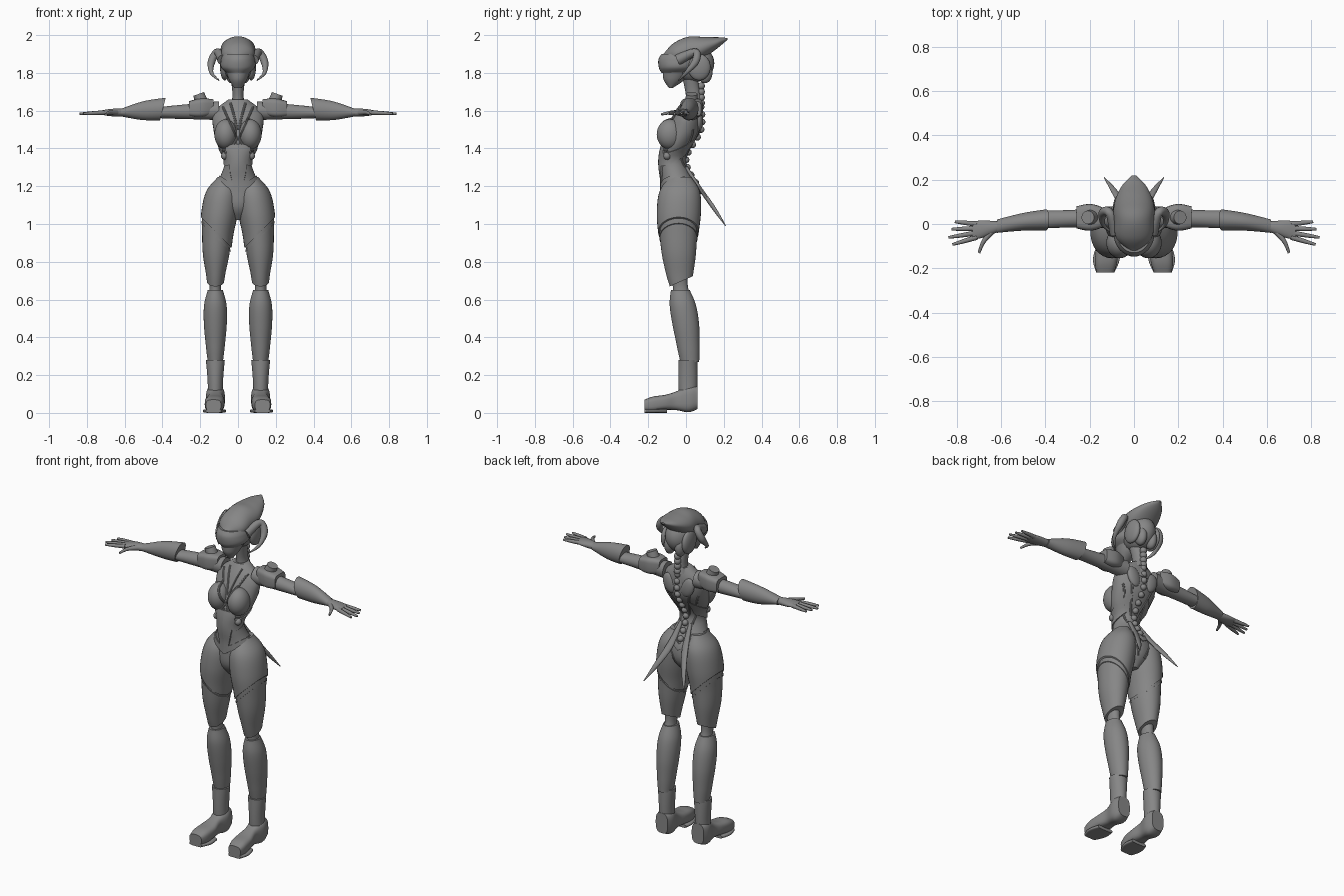
import bpy, bmesh, math
from mathutils import Vector, Matrix
from mathutils.bvhtree import BVHTree

cube = bpy.data.objects.get("Cube")
if cube:
    bpy.data.objects.remove(cube)

TONE = (.24, .24, .24, 1)
grey = bpy.data.materials.new("armour_grey")
grey.use_nodes = True
grey.diffuse_color = TONE
grey.node_tree.nodes["Principled BSDF"].inputs["Base Color"].default_value = TONE

LIFT = .007                         # how far armour panels stand off the body
HALF = (Vector(), Vector((1, 0, 0)))


def finish(name, bm, mirror):
    bmesh.ops.recalc_face_normals(bm, faces=bm.faces)
    mesh = bpy.data.meshes.new(name)
    bm.to_mesh(mesh)
    bm.free()
    mesh.materials.append(grey)
    part = bpy.data.objects.new(name, mesh)
    bpy.context.collection.objects.link(part)
    if mirror:
        part.modifiers.new("Mirror", 'MIRROR')
    bpy.ops.object.select_all(action='DESELECT')
    part.select_set(True)
    bpy.context.view_layer.objects.active = part
    bpy.ops.object.shade_smooth_by_angle(angle=math.radians(40))
    return part


def spline(rows, t):
    """Point at t on a smooth curve through evenly spaced values or vectors."""
    last = len(rows) - 1
    i = min(int(t * last), last - 1)
    f = t * last - i
    a, b, c, d = rows[max(i - 1, 0)], rows[i], rows[i + 1], rows[min(i + 2, last)]
    return (b + (c - a) * (f / 2) + (a * 2 - b * 5 + c * 4 - d) * (f * f / 2)
            + (b * 3 - a - c * 3 + d) * (f ** 3 / 2))


def sweep(name, path, widths, depths=None, mirror=True, turning=False, grow=0, power=2,
          cuts=(), sides=32, steps=30):
    """Oval section swept along a path; sections stay axis-aligned unless turning."""
    path = [Vector(p) for p in path]
    depths = depths or widths
    span = path[-1] - path[0]
    axis = max(range(3), key=lambda k: abs(span[k]))
    u, v = [Vector(row) for k, row in enumerate(Matrix.Identity(3)) if k != axis]
    bm = bmesh.new()
    rings = []
    for step in range(steps + 1):
        t = step / steps
        if turning:
            ahead = spline(path, min(t + .01, 1)) - spline(path, max(t - .01, 0))
            u = ahead.cross(Vector((0, 1, .05))).normalized()
            v = ahead.cross(u).normalized()
        ring = []
        for k in range(sides):
            angle = math.tau * k / sides
            c, s = [math.copysign(abs(w) ** (2 / power), w) for w in (math.cos(angle), math.sin(angle))]
            offset = u * c * (spline(widths, t) + grow) + v * s * (spline(depths, t) + grow)
            ring.append(bm.verts.new(spline(path, t) + offset))
        rings.append(ring)
    for low, high in zip(rings, rings[1:]):
        for k in range(sides):
            bm.faces.new((low[k - 1], low[k], high[k], high[k - 1]))
    bm.faces.new(rings[0])
    bm.faces.new(rings[-1])
    for point, normal in cuts:
        bmesh.ops.bisect_plane(bm, geom=bm.verts[:] + bm.edges[:] + bm.faces[:], plane_co=point,
                               plane_no=Vector(normal).normalized(), clear_inner=True)
        bmesh.ops.holes_fill(bm, edges=[e for e in bm.edges if e.is_boundary])
    return finish(name, bm, mirror)


def strip(point, normal, width):
    """Pair of cuts that keep a band on the positive side of a plane."""
    normal = Vector(normal).normalized()
    return [(Vector(point), normal), (Vector(point) + normal * width, -normal)]


def ball(name, centre, size, mirror=True, tilt=0):
    bm = bmesh.new()
    bmesh.ops.create_uvsphere(bm, u_segments=32, v_segments=16, radius=1)
    bm.transform(Matrix.Translation(centre) @ Matrix.Rotation(tilt, 4, 'Y') @ Matrix.Diagonal((*size, 1)))
    return finish(name, bm, mirror)


# Torso with raised abdomen, belt and rib panels
def torso_part(name, **options):
    return sweep(name, [(0, -.03, 1.02), (0, -.03, 1.18), (0, -.07, 1.34), (0, -.01, 1.5), (0, .03, 1.66)],
                 widths=[.03, .1, .13, .09, .07, .11, .13, .13, .05],
                 depths=[.05, .1, .1, .08, .07, .08, .09, .07, .04], **options)


torso = torso_part("torso", mirror=False)
torso_part("abdomen_plate", grow=LIFT, cuts=[
    HALF, ((.02, 0, 1.17), (-1, 0, .2)), ((0, -.07, 0), (0, -1, 0)), *strip((0, 0, 1.17), (0, 0, 1), .25)])
torso_part("hip_belt", grow=LIFT, cuts=[HALF, *strip((0, 0, 1.16), (-.5, 0, .8), .03)])
torso_part("rib_plate", grow=LIFT, cuts=[((.05, 0, 0), (1, 0, 0)), *strip((.06, 0, 1.36), (.3, -.4, .9), .06)])
breast = ball("breast", (.065, -.085, 1.475), (.06, .07, .08))
sweep("neck", [(0, .04, 1.56), (0, .04, 1.67), (0, .02, 1.78)], [.06, .03, .04], [.05, .04, .04], mirror=False)
sweep("neck_collar", [(0, .04, 1.63), (0, .04, 1.66)], [.05, .04], mirror=False)


# Thighs with hip shells, then knees and calves
def thigh_part(name, **options):
    return sweep(name, [(.12, -.03, .65), (.11, -.04, .95), (.07, -.03, 1.25)],
                 widths=[.04, .05, .07, .08, .09, .08, .03],
                 depths=[.05, .07, .09, .1, .11, .1, .05], **options)


slant = (-.7, 0, .7)
thigh = thigh_part("thigh", cuts=[((.12, -.04, .69), (0, -.4, .9))])
thigh_part("hip_shell", grow=LIFT, cuts=[((.19, 0, 1.03), slant)])
thigh_part("thigh_band", grow=LIFT / 2, cuts=strip((.19, 0, 1), slant, .01))
sweep("knee", [(.12, -.02, .6), (.12, -.04, .74)], [.04, .03, .04], [.05, .04, .05])
sweep("calf", [(.12, .02, .27), (.12, 0, .46), (.12, -.03, .65)],
      widths=[.04, .05, .06, .06, .04], depths=[.05, .06, .07, .07, .05])

# Boots
sweep("boot_shaft", [(.12, .01, .02), (.12, .01, .28)], [.04, .04, .05], [.04, .05, .05])
sweep("boot_foot", [(.12, .06, .08), (.12, -.08, .06), (.13, -.22, .04)], power=3,
      widths=[.04, .05, .04, .05, .05, .04], depths=[.06, .07, .05, .04, .04, .03])
sweep("boot_sole", [(.13, -.22, .01), (.12, -.1, .01)], [.04, .06, .05], [.01, .01], power=4)

# Arms and shoulders
sweep("upper_arm", [(.1, .03, 1.6), (.41, .02, 1.59)], [.05, .04, .04], [.05, .04, .03])
sweep("forearm", [(.37, .02, 1.61), (.5, .01, 1.6), (.62, -.01, 1.59)], [.05, .04, .03], [.06, .05, .02],
      cuts=[((.4, 0, 1.6), (1, 0, .25))])
sweep("shoulder_pad", [(.13, .03, 1.62), (.26, .03, 1.61)], [.04, .06, .05], [.04, .05, .04], power=4)
bm = bmesh.new()
bmesh.ops.create_cone(bm, cap_ends=True, segments=28, radius1=.035, radius2=.03, depth=.05)
bm.transform(Matrix.Translation((.2, .03, 1.665)) @ Matrix.Rotation(.35, 4, 'Y'))
finish("shoulder_disc", bm, True)

# Hands: four fanned fingers and a thumb
sweep("palm", [(.6, -.01, 1.59), (.73, -.03, 1.59)], [.02, .03, .04, .04], [.02, .02, .01])
for i, finger in enumerate(["little", "ring", "middle", "index"]):
    base = Vector((.71, -.02 * i, 1.59))
    angle = .1 - .13 * i
    reach = Vector((math.cos(angle), math.sin(angle), -.05)) * (.13 - .015 * abs(i - 2))
    sweep(finger + "_finger", [base, base + reach], [.012, .01, .006], turning=True, sides=12)
sweep("thumb", [(.64, -.03, 1.59), (.68, -.08, 1.59), (.7, -.13, 1.58)], [.015, .01, .006], turning=True, sides=12)

# Head, visor, swept crest and side horns
ball("cranium", (0, .04, 1.85), (.08, .11, .1), mirror=False)
sweep("face", [(0, -.08, 1.72), (0, -.05, 1.8), (0, -.03, 1.88)], [.02, .05, .07, .08], [.01, .06, .08, .08], mirror=False)
sweep("visor", [(0, -.05, 1.8), (0, -.03, 1.9)], [.06, .09, .09, .08], [.08, .1, .11, .1], mirror=False,
      cuts=[((0, .02, 1.85), (0, -.9, .3))])
sweep("crest", [(0, -.12, 1.89), (0, .05, 1.92), (0, .22, 1.98)], mirror=False,
      widths=[.02, .08, .09, .09, .06, .01], depths=[.01, .06, .08, .06, .03, .005])
sweep("side_horn", [(.08, -.04, 1.87), (.11, .05, 1.91), (.14, .05, 1.86), (.14, 0, 1.8), (.1, -.04, 1.76)],
      [.03, .02, .02, .01, .003], turning=True, sides=16)
ball("ear_pod", (.07, .07, 1.83), (.025, .06, .07))
ball("nape_pod", (.035, .1, 1.8), (.03, .04, .055))

# Raised trim laid over the body surface
deps = bpy.context.evaluated_depsgraph_get()
trees = [BVHTree.FromObject(part, deps) for part in (torso, breast, thigh)]


def surface(x, z, side):
    hits = [tree.ray_cast(Vector((x, side, z)), Vector((0, -side, 0)))[0] for tree in trees]
    return side * max(side * hit.y for hit in hits if hit)


def trim(name, points, side=-1, radius=.006):
    points = [Vector(p) for p in points]
    flat = [spline(points, k / 12) for k in range(13)]
    sweep(name, [(p.x, surface(p.x, p.y, side), p.y) for p in flat], [radius, radius], turning=True, sides=8)


trim("collar_trim", [(.08, 1.62), (.04, 1.53), (.005, 1.45)])
trim("throat_trim", [(.04, 1.64), (.02, 1.57), (.005, 1.5)])
trim("under_bust_trim", [(.005, 1.45), (.04, 1.4), (.08, 1.39)])
trim("waist_trim", [(.005, 1.43), (.04, 1.3), (.01, 1.17)], radius=.004)
trim("groin_trim", [(.02, 1.04), (.06, 1.11), (.12, 1.18)], radius=.005)
trim("back_trim", [(.1, 1.6), (.06, 1.47), (.02, 1.35)], side=1)
trim("flank_trim", [(.11, 1.5), (.07, 1.4), (.04, 1.3)], side=1)
trim("seat_trim", [(.02, 1.07), (.05, 1.14), (.1, 1.18)], side=1, radius=.004)
ball("waist_knob", (.07, -.1, 1.36), (.02, .02, .02))

# Spine, shoulder blades and tail blades
for i in range(11):
    z = 1.22 + i * .04
    ball("vertebra", (0, surface(0, z, 1), z), (.018, .018, .018), mirror=False)
for i in range(4):
    ball("neck_vertebra", (0, .08, 1.64 + i * .03), (.02, .02, .02), mirror=False)
ball("shoulder_blade", (.06, .07, 1.55), (.04, .02, .06), tilt=.35)
sweep("tail_blade", [(.03, 0, 1.3), (.05, .08, 1.18), (.09, .15, 1.08), (.135, .21, .99)],
      widths=[.01, .02, .015, .002], depths=[.01, .01, .01, .002], turning=True, sides=16)
